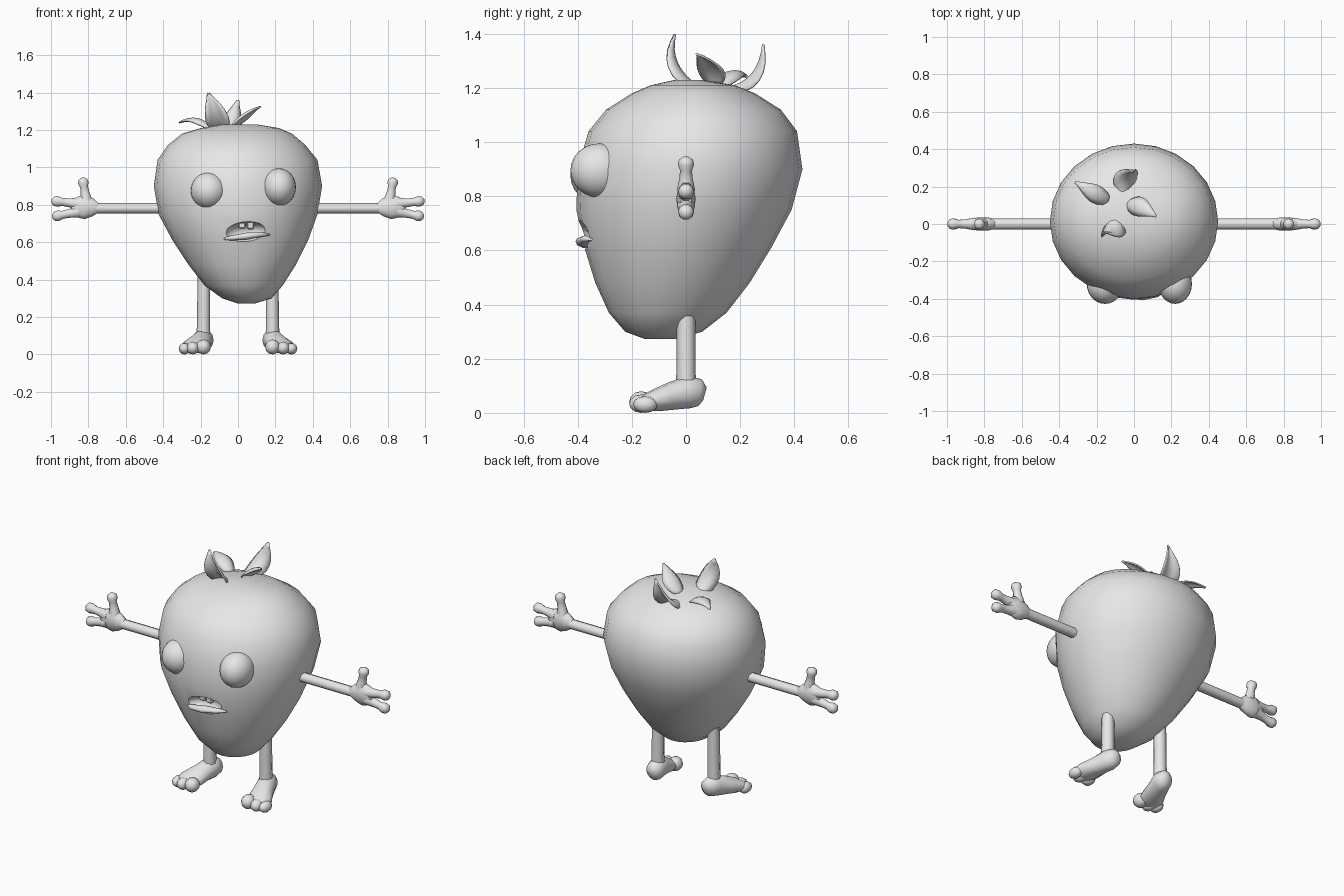
import bpy, bmesh
from math import sin, cos, pi
from mathutils import Vector, Matrix

cube = bpy.data.objects.get("Cube")
if cube:
    bpy.data.objects.remove(cube, do_unlink=True)

grey = bpy.data.materials.new("plain_grey")
grey.use_nodes = True
grey.diffuse_color = (0.8, 0.8, 0.8, 1)
grey.node_tree.nodes["Principled BSDF"].inputs["Base Color"].default_value = (0.8, 0.8, 0.8, 1)


def finish(name, bm):
    bmesh.ops.recalc_face_normals(bm, faces=bm.faces[:])
    mesh = bpy.data.meshes.new(name)
    bm.to_mesh(mesh)
    bm.free()
    mesh.materials.append(grey)
    obj = bpy.data.objects.new(name, mesh)
    bpy.context.collection.objects.link(obj)
    return obj


def smooth(obj, angle=0.9):
    bpy.ops.object.select_all(action="DESELECT")
    obj.select_set(True)
    bpy.context.view_layer.objects.active = obj
    bpy.ops.object.shade_smooth_by_angle(angle=angle)


def skin_rings(bm, rings):
    """Bridge closed rings of points and cap both ends."""
    loops = [[bm.verts.new(p) for p in ring] for ring in rings]
    n = len(loops[0])
    for a, b in zip(loops, loops[1:]):
        for i in range(n):
            j = (i + 1) % n
            bm.faces.new((a[i], a[j], b[j], b[i]))
    bm.faces.new(loops[0])
    bm.faces.new(loops[-1])


def tube(bm, path, side, sides=10):
    """Path entries are (point, half width along side, half depth)."""
    pts = [Vector(p) for p, _, _ in path]
    side = Vector(side).normalized()
    rings = []
    for k, (_, w, d) in enumerate(path):
        tangent = pts[min(k + 1, len(pts) - 1)] - pts[max(k - 1, 0)]
        up = tangent.cross(side).normalized()
        rings.append([pts[k] + side * w * cos(2 * pi * i / sides) + up * d * sin(2 * pi * i / sides)
                      for i in range(sides)])
    skin_rings(bm, rings)


def ball(bm, centre, size, segments=20, turn=0):
    matrix = Matrix.Translation(centre) @ Matrix.Rotation(turn, 4, "Y") @ Matrix.Diagonal((*size, 1))
    bmesh.ops.create_uvsphere(bm, u_segments=segments, v_segments=segments // 2, radius=1, matrix=matrix)


# Fruit body: height, then left/right and front/back limits of each ring
profile = [
    (.272, 0, .09, -.15, -.03), (.30, -.085, .18, -.225, .06),
    (.37, -.18, .24, -.285, .15), (.48, -.265, .31, -.335, .235),
    (.61, -.35, .375, -.375, .315), (.75, -.425, .425, -.405, .39),
    (.90, -.45, .45, -.40, .43), (1.04, -.43, .425, -.36, .41),
    (1.12, -.375, .36, -.295, .35), (1.18, -.30, .29, -.2, .255),
    (1.21, -.2, .22, -.13, .18), (1.23, -.08, .1, -.04, .06),
]
bm = bmesh.new()
rings = []
for z, x0, x1, y0, y1 in profile:
    rings.append([((x0 + x1) / 2 + (x1 - x0) / 2 * cos(2 * pi * i / 24),
                   (y0 + y1) / 2 + (y1 - y0) / 2 * sin(2 * pi * i / 24), z) for i in range(24)])
skin_rings(bm, rings)
body = finish("body", bm)

# Mouth hollow cut into the body
bm = bmesh.new()
ball(bm, (.045, -.40, .655), (.115, .085, .055), 24, -.08)
cutter = finish("mouth_cutter", bm)
cutter.hide_render = True
cut = body.modifiers.new("mouth_hollow", "BOOLEAN")
cut.operation = "DIFFERENCE"
cut.object = cutter
bpy.context.view_layer.objects.active = body
bpy.ops.object.modifier_apply(modifier=cut.name)
bpy.data.objects.remove(cutter, do_unlink=True)
smooth(body)

# Lower lip
bm = bmesh.new()
tube(bm, [((-.08, -.36, .618), .005, .004), ((-.04, -.375, .622), .02, .013),
          ((.045, -.378, .632), .03, .02), ((.13, -.37, .642), .02, .013),
          ((.17, -.35, .640), .005, .004)], (0, 1, 0))
smooth(finish("lower_lip", bm))

# Upper teeth
bm = bmesh.new()
for x, h in ((.022, .035), (.066, .042)):
    bmesh.ops.create_cube(bm, size=1, matrix=Matrix.Translation((x, -.355, .69)) @ Matrix.Diagonal((.038, .03, h, 1)))
bmesh.ops.bevel(bm, geom=bm.edges[:], offset=.006, segments=1, affect="EDGES")
finish("teeth", bm)

# Bulging eyes
for name, x, z, w in (("right_eye", -.155, .875, .098), ("left_eye", .22, .895, .09)):
    bm = bmesh.new()
    ball(bm, (x, -.32, z), (w, .107, .1), 24)
    smooth(finish(name, bm))

for label, s in (("left", 1), ("right", -1)):
    # Arm
    bm = bmesh.new()
    tube(bm, [((s * .3, 0, .782), .03, .028), ((s * .79, 0, .782), .03, .028)], (0, 1, 0), 8)
    smooth(finish(label + "_arm", bm))

    # Hand with thumb and two fingers, each swelling at the tip
    bm = bmesh.new()
    tube(bm, [((s * .745, 0, .782), .026, .026), ((s * .775, 0, .785), .034, .05),
              ((s * .82, 0, .79), .036, .07), ((s * .86, 0, .785), .032, .058),
              ((s * .89, 0, .78), .02, .035)], (0, 1, 0))
    for x0, z0, x1, z1 in ((.81, .82, .832, .945), (.85, .805, .997, .822), (.85, .765, .993, .735)):
        a, b = Vector((s * x0, 0, z0)), Vector((s * x1, 0, z1))
        tube(bm, [(a.lerp(b, t), r, r) for t, r in
                  ((0, .034), (.35, .025), (.6, .022), (.78, .03), (.92, .026), (1, .01))], (0, 1, 0))
    smooth(finish(label + "_hand", bm))

    # Leg
    bm = bmesh.new()
    tube(bm, [((s * .185, 0, .08), .037, .037), ((s * .184, 0, .2), .035, .035),
              ((s * .182, 0, .43), .034, .034)], (1, 0, 0), 8)
    smooth(finish(label + "_leg", bm))

    # Foot with three toes
    bm = bmesh.new()
    tube(bm, [((s * .178, .07, .07), .02, .025), ((s * .18, .052, .075), .045, .05),
              ((s * .185, .01, .077), .055, .06), ((s * .205, -.05, .063), .06, .052),
              ((s * .225, -.11, .047), .074, .042), ((s * .235, -.16, .035), .07, .028)], (1, 0, 0), 12)
    for x, y, r in ((.185, -.165, .04), (.242, -.165, .034), (.286, -.15, .031)):
        ball(bm, (s * x, y, r), (r, .045, r), 12)
    smooth(finish(label + "_foot", bm))


def leaf(name, base, bend, tip, side, width, cup):
    """Pointed cupped blade along a quadratic curve."""
    base, bend, tip, side = Vector(base), Vector(bend), Vector(tip), Vector(side).normalized()
    bm = bmesh.new()
    rows = []
    steps = 8
    for k in range(steps + 1):
        t = k / steps
        centre = base * (1 - t) ** 2 + bend * 2 * t * (1 - t) + tip * t * t
        tangent = (bend - base) * (1 - t) + (tip - bend) * t
        normal = side.cross(tangent).normalized()
        w = max(.004, width * sin(pi * (.1 + .9 * t) ** .9))
        rows.append([bm.verts.new(centre + side * w * u + normal * cup * u * u * w / width)
                     for u in (-1, -.5, 0, .5, 1)])
    for a, b in zip(rows, rows[1:]):
        for i in range(4):
            bm.faces.new((a[i], a[i + 1], b[i + 1], b[i]))
    obj = finish(name, bm)
    thick = obj.modifiers.new("thickness", "SOLIDIFY")
    thick.thickness = .008
    thick.offset = 0
    smooth(obj)


# Leafy crown
leaf("front_leaf", (-.10, .05, 1.2), (-.10, -.07, 1.28), (-.16, -.04, 1.398), (1, 0, 0), .062, .035)
leaf("back_leaf", (-.06, .15, 1.2), (-.05, .27, 1.22), (0, .285, 1.36), (-1, 0, 0), .06, .035)
leaf("left_leaf", (-.04, .11, 1.21), (.02, .11, 1.30), (.12, .04, 1.325), (.4, .9, 0), .052, .02)
leaf("right_leaf", (-.13, .12, 1.2), (-.21, .16, 1.30), (-.315, .225, 1.24), (-.5, -.87, 0), .048, .02)
